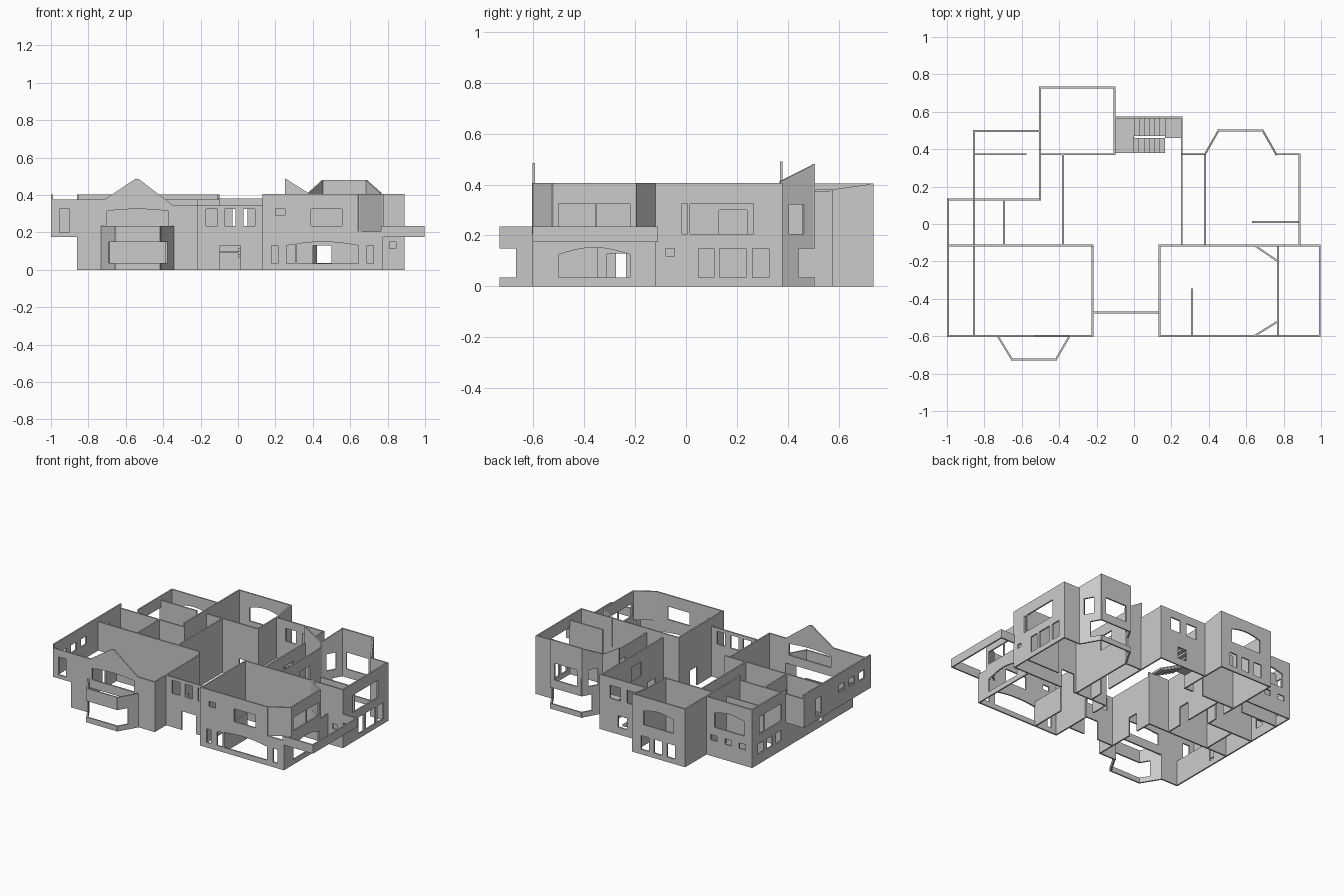
import bpy, bmesh, math
from mathutils import Matrix, Vector

T = 0.010  # wall thickness


def wall(name, a, b, z0, z1, holes=(), top=None):
    """Upright slab from a to b. holes: (start, end, low, high[, arch rise]) along the
    varying axis (diagonals: distance from a). top: optional sloped top points."""
    a, b = Vector(a), Vector(b)
    d = b - a
    length = d.length
    off = a.x if abs(d.y) < 1e-6 else a.y if abs(d.x) < 1e-6 else 0.0
    e = T / 2
    outline, loops = [(-e, z0)], []
    for h in sorted(holes):
        u0, u1, lo, hi = h[0] - off, h[1] - off, h[2], h[3]
        if lo <= z0:
            outline += [(u0, z0), (u0, hi), (u1, hi), (u1, z0)]
            continue
        loop = [(u0, lo), (u1, lo), (u1, hi)]
        if len(h) > 4:
            loop += [(u1 + (u0 - u1) * i / 8, hi + h[4] * math.sin(math.pi * i / 8)) for i in range(1, 8)]
        loops.append(loop + [(u0, hi)])
    outline.append((length + e, z0))
    outline += [(p - off, z) for p, z in reversed(top)] if top else [(length + e, z1), (-e, z1)]
    cu = bpy.data.curves.new(name, 'CURVE')
    cu.dimensions, cu.fill_mode, cu.extrude = '2D', 'BOTH', T / 2
    for pts in [outline] + loops:
        s = cu.splines.new('POLY')
        s.points.add(len(pts) - 1)
        for p, (u, z) in zip(s.points, pts):
            p.co = (u, z, 0, 1)
        s.use_cyclic_u = True
    tmp = bpy.data.objects.new(name + "_outline", cu)
    bpy.context.collection.objects.link(tmp)
    me = bpy.data.meshes.new_from_object(tmp)
    bpy.data.objects.remove(tmp)
    d.normalize()
    me.transform(Matrix(((d.x, 0, d.y, a.x), (d.y, 0, -d.x, a.y), (0, 1, 0, 0), (0, 0, 0, 1))))
    bm = bmesh.new()
    bm.from_mesh(me)
    bmesh.ops.remove_doubles(bm, verts=bm.verts, dist=1e-5)
    for f in bm.faces:
        f.smooth = False
    bm.to_mesh(me)
    bm.free()
    bpy.context.collection.objects.link(bpy.data.objects.new(name, me))


def chain(name, pts, z0, z1):
    for i in range(len(pts) - 1):
        wall(f"{name}_{i}", pts[i], pts[i + 1], z0, z1)


def box(name, x0, x1, y0, y1, z0, z1):
    me = bpy.data.meshes.new(name)
    bm = bmesh.new()
    bmesh.ops.create_cube(bm, size=1)
    for v in bm.verts:
        v.co = ((x0 + x1) / 2 + v.co.x * (x1 - x0), (y0 + y1) / 2 + v.co.y * (y1 - y0),
                (z0 + z1) / 2 + v.co.z * (z1 - z0))
    bm.to_mesh(me)
    bm.free()
    bpy.context.collection.objects.link(bpy.data.objects.new(name, me))


def bay_lower(name, pts, top):
    """Ground floor of a bay: sill band, head band and jambs around a wraparound window."""
    chain(name + "_sill", pts, 0, 0.036)
    chain(name + "_head", pts, 0.148, top)
    for side, (p, q) in (("left", pts[:2]), ("right", (pts[3], pts[2]))):
        p, q = Vector(p), Vector(q)
        wall(f"{name}_{side}_jamb", p, p.lerp(q, 0.48), 0.036, 0.148)


# left front block with gable, side overhang and front bay
wall("gable_front_upper", (-0.995, -0.598), (-0.222, -0.598), 0.175, 0.375,
     [(-0.955, -0.9, 0.2, 0.325), (-0.7, -0.375, 0.235, 0.315, 0.01)],
     [(-1, 0.375), (-0.715, 0.375), (-0.55, 0.485), (-0.53, 0.485), (-0.35, 0.347), (-0.217, 0.347)])
wall("gable_front_lower_left", (-0.855, -0.598), (-0.73, -0.598), 0, 0.175)
wall("gable_front_lower_right", (-0.345, -0.598), (-0.222, -0.598), 0, 0.175)
bay_lower("front_bay", [(-0.728, -0.6), (-0.652, -0.725), (-0.418, -0.725), (-0.345, -0.6)], 0.235)
wall("overhang_side", (-0.995, -0.598), (-0.995, 0.13), 0.175, 0.403,
     [(-0.53, -0.47, 0.27, 0.325), (-0.42, -0.36, 0.27, 0.325), (-0.31, -0.25, 0.27, 0.325),
      (-0.06, 0.0, 0.2, 0.325)])
wall("left_side_lower", (-0.855, -0.598), (-0.855, 0.13), 0, 0.175, [(-0.275, -0.235, 0.035, 0.13)])
wall("overhang_back", (-0.995, 0.13), (-0.855, 0.13), 0.175, 0.375)
wall("left_block_back_upper", (-0.995, -0.115), (-0.855, -0.115), 0.175, 0.375)
wall("left_block_back", (-0.855, -0.115), (-0.222, -0.115), 0, 0.375)
wall("left_block_right", (-0.222, -0.598), (-0.222, -0.115), 0, 0.347, [(-0.31, -0.235, 0, 0.13)])

# recessed entrance
wall("entrance_front", (-0.222, -0.474), (0.137, -0.474), 0, 0.347,
     [(x, x + 0.06, 0.235, 0.325) for x in (-0.17, -0.073, 0.03)] + [(-0.097, 0.013, 0, 0.13)])

# right front block, with chamfered upper storey and side balcony
wall("right_front_lower", (0.137, -0.598), (0.77, -0.598), 0, 0.205,
     [(0.18, 0.215, 0.035, 0.13), (0.26, 0.645, 0.035, 0.13, 0.02), (0.69, 0.725, 0.035, 0.13)])
wall("right_front_upper", (0.137, -0.598), (0.645, -0.598), 0.205, 0.405,
     [(0.2, 0.25, 0.29, 0.325), (0.39, 0.555, 0.235, 0.325)])
wall("right_block_left", (0.137, -0.598), (0.137, -0.115), 0, 0.405, [(-0.31, -0.235, 0, 0.13)])
wall("right_side_lower", (0.77, -0.598), (0.77, -0.115), 0, 0.205, [(-0.5, -0.22, 0.035, 0.125, 0.028)])
wall("right_side_upper", (0.77, -0.52), (0.77, -0.2), 0.205, 0.405,
     [(-0.5, -0.358, 0.235, 0.325), (-0.352, -0.22, 0.235, 0.325)])
wall("front_chamfer", (0.645, -0.598), (0.77, -0.52), 0.205, 0.405)
wall("back_chamfer", (0.645, -0.115), (0.77, -0.2), 0.205, 0.405)
chain("balcony_parapet", [(0.77, -0.598), (0.993, -0.598), (0.993, -0.115), (0.77, -0.115)], 0.175, 0.235)
wall("right_block_back", (0.137, -0.115), (0.885, -0.115), 0, 0.405,
     [(0.4, 0.5, 0, 0.13), (0.81, 0.845, 0.115, 0.15)])
wall("right_block_partition", (0.31, -0.598), (0.31, -0.35), 0, 0.175)

# right rear room with tall back bay
wall("right_room_side", (0.885, -0.115), (0.885, 0.373), 0, 0.405,
     [(-0.08, -0.045, 0.12, 0.148), (-0.015, 0.265, 0.205, 0.325), (0.05, 0.11, 0.035, 0.148),
      (0.132, 0.235, 0.035, 0.148), (0.26, 0.325, 0.035, 0.148)])
wall("right_room_back", (0.76, 0.373), (0.885, 0.373), 0, 0.405)
wall("raised_gable", (0.255, 0.373), (0.38, 0.373), 0, 0.405, (),
     [(0.25, 0.49), (0.385, 0.405)])
bay = [(0.38, 0.373), (0.452, 0.5), (0.688, 0.5), (0.76, 0.373)]
bay_lower("back_bay", bay, 0.2)
for side, p, q in (("left", bay[0], bay[1]), ("right", bay[3], bay[2])):
    wall(f"back_bay_{side}_upper", p, q, 0.2, 0.4, [(0.033, 0.1, 0.206, 0.322)],
         [(-0.005, 0.412), (0.15, 0.48)])
wall("back_bay_middle_upper", bay[1], bay[2], 0.2, 0.48, [(0.485, 0.655, 0.206, 0.322)])
wall("right_room_left", (0.38, -0.115), (0.38, 0.373), 0, 0.375, [(0.13, 0.24, 0.2, 0.3)])
wall("right_room_partition", (0.635, 0.01), (0.885, 0.01), 0, 0.375)

# stair hall: outer walls
wall("stair_hall_right", (0.255, -0.115), (0.255, 0.57), 0, 0.375,
     [(-0.02, 0.06, 0, 0.13), (0.13, 0.24, 0.2, 0.3)])
wall("stair_hall_back", (-0.105, 0.57), (0.255, 0.57), 0, 0.38,
     [(-0.03, 0.05, 0.235, 0.325), (0.1, 0.18, 0.235, 0.325), (0.05, 0.12, 0.05, 0.13)])

# stair: landings and two flights of steps
box("stair_landing", -0.1, 0.0, 0.38, 0.565, 0.09, 0.1)
box("upper_landing", 0.165, 0.25, 0.46, 0.565, 0.19, 0.2)
for i in range(6):
    x = i * 0.0275
    z = 0.1 + (i + 1) * 0.1 / 7
    box(f"upper_step_{i}", x, x + 0.0275, 0.47, 0.565, z - 0.02, z)
    z = 0.1 - (i + 1) * 0.1 / 7
    box(f"lower_step_{i}", x, x + 0.0275, 0.38, 0.46, max(0, z - 0.02), z)

# middle rear block
lows = lambda s, w, gap, z0, z1: [(s + i * gap, s + i * gap + w, z0, z1) for i in range(3)]
wall("middle_back", (-0.503, 0.73), (-0.105, 0.73), 0, 0.403,
     [(-0.42, -0.19, 0.21, 0.305, 0.02)] + lows(-0.43, 0.06, 0.1, 0.035, 0.13))
wall("middle_right", (-0.105, 0.373), (-0.105, 0.73), 0, 0.4, (),
     [(0.368, 0.378), (0.57, 0.38), (0.735, 0.403)])
wall("middle_left", (-0.503, 0.13), (-0.503, 0.73), 0, 0.403, [(0.2, 0.28, 0, 0.13)])
wall("middle_front", (-0.503, 0.373), (-0.105, 0.373), 0, 0.375, [(-0.25, -0.17, 0, 0.13)])
wall("hall_left", (-0.38, -0.115), (-0.38, 0.373), 0, 0.375, [(0.0, 0.08, 0, 0.13)])

# left rear block
wall("left_rear_back", (-0.855, 0.497), (-0.503, 0.497), 0, 0.403,
     [(-0.8, -0.57, 0.205, 0.305, 0.02)] + lows(-0.81, 0.05, 0.11, 0.11, 0.148))
wall("left_rear_side", (-0.855, 0.13), (-0.855, 0.497), 0, 0.403,
     [(0.18, 0.42, 0.205, 0.325)] + lows(0.18, 0.06, 0.1, 0.07, 0.14))
wall("left_rear_front", (-0.855, 0.13), (-0.503, 0.13), 0, 0.375)
wall("left_rear_partition", (-0.855, 0.373), (-0.58, 0.373), 0, 0.375)
wall("small_room_partition", (-0.695, -0.115), (-0.695, 0.13), 0, 0.375)
